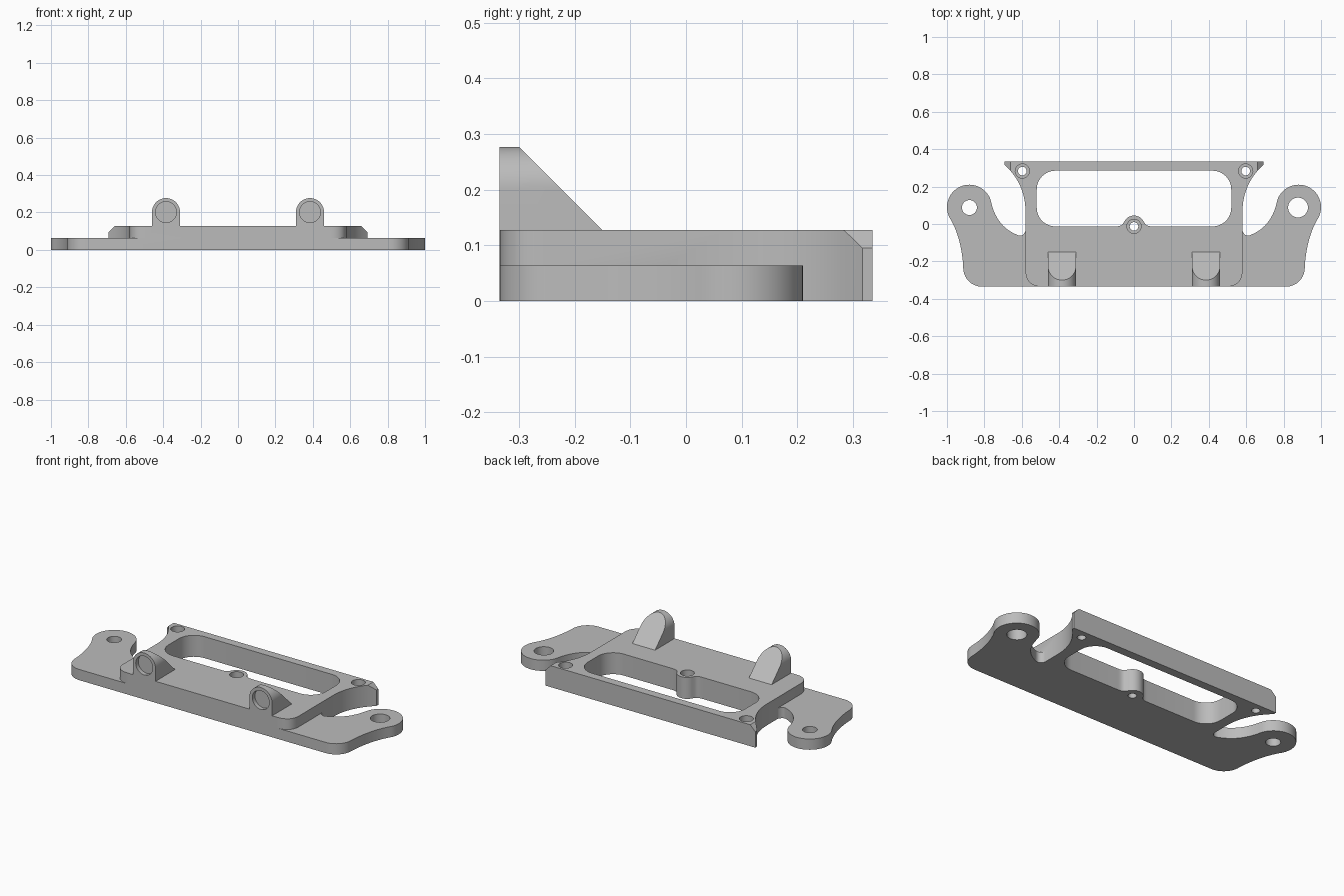
import bpy, bmesh
from math import cos, sin, radians

cube = bpy.data.objects.get("Cube")
if cube:
    bpy.data.objects.remove(cube, do_unlink=True)

grey = bpy.data.materials.new("plain grey")
grey.use_nodes = True
COLOUR = (0.5, 0.5, 0.5, 1)
grey.diffuse_color = COLOUR
grey.node_tree.nodes["Principled BSDF"].inputs["Base Color"].default_value = COLOUR


def arc(cx, cy, r, start, end, n=12):
    angles = [radians(start + (end - start) * i / n) for i in range(n + 1)]
    return [(cx + r * cos(a), cy + r * sin(a)) for a in angles]


def bend(a, b, c, n=12):
    """Quadratic curve from a to c, pulled towards b."""
    return [tuple((1 - t) ** 2 * p + 2 * t * (1 - t) * q + t * t * s
                  for p, q, s in zip(a, b, c)) for t in (i / n for i in range(n + 1))]


def mirrored(half):
    return half + [(-x, y) for x, y in reversed(half) if x > 1e-6]


def solid(name, bottom, top):
    """Closed prism between two matching loops of points."""
    bm = bmesh.new()
    low = [bm.verts.new(p) for p in bottom]
    high = [bm.verts.new(p) for p in top]
    bm.faces.new(low)
    bm.faces.new(high)
    for i in range(len(low)):
        j = (i + 1) % len(low)
        bm.faces.new((low[i], low[j], high[j], high[i]))
    bmesh.ops.recalc_face_normals(bm, faces=bm.faces)
    mesh = bpy.data.meshes.new(name)
    bm.to_mesh(mesh)
    bm.free()
    mesh.materials.append(grey)
    obj = bpy.data.objects.new(name, mesh)
    bpy.context.collection.objects.link(obj)
    return obj


def upright(name, outline, z0, z1):
    return solid(name, [(x, y, z0) for x, y in outline], [(x, y, z1) for x, y in outline])


def lengthwise(name, outline, y0, end):
    """Prism along y from an x-z outline; end gives the far y at each height."""
    return solid(name, [(x, y0, z) for x, z in outline], [(x, end(z), z) for x, z in outline])


def circle(x, y, r):
    return arc(x, y, r, 0, 360, 40)[:-1]


def combine(target, other, operation):
    mod = target.modifiers.new(operation, 'BOOLEAN')
    mod.operation, mod.solver, mod.object = operation, 'EXACT', other
    bpy.context.view_layer.objects.active = target
    bpy.ops.object.modifier_apply(modifier=mod.name)
    bpy.data.objects.remove(other, do_unlink=True)


FRONT, BACK, PLATE_TOP, BODY_TOP = -0.335, 0.335, 0.064, 0.128

# Raised centre body with flared rear corners
body_half = ([(0, FRONT)] + bend((0.49, FRONT), (0.58, FRONT), (0.58, -0.25))
             + bend((0.58, 0.07), (0.582, 0.215), (0.692, 0.317)) + [(0.692, BACK), (0, BACK)])
frame = upright("mounting_frame", mirrored(body_half), 0, BODY_TOP)

# Thin plate with an ear on each side
plate_half = ([(0, FRONT)] + arc(0.813, -0.235, 0.1, -90, -5)
              + bend((0.915, -0.2), (0.93, -0.06), (0.982, 0.027))
              + arc(0.88, 0.09, 0.12, -25, 160, 32)
              + bend((0.762, 0.11), (0.732, -0.015), (0.625, -0.058))
              + bend((0.62, -0.06), (0.59, -0.07), (0.578, -0.03), 6)
              + [(0.55, -0.06), (0, -0.06)])
combine(frame, upright("ear_plate", mirrored(plate_half), 0, PLATE_TOP), 'UNION')

# Two round-topped lugs with sloping backs
for side in (-1, 1):
    x = 0.385 * side
    outline = [(x + 0.075, 0.1)] + arc(x, 0.202, 0.075, 0, 180, 28) + [(x - 0.075, 0.1)]
    combine(frame, lengthwise("lug", outline, FRONT, lambda z: -0.023 - z), 'UNION')

# Window with a screw boss bulging into its front edge
window_half = (arc(0, -0.013, 0.058, 90, 25)
               + bend((0.058, 0.004), (0.065, -0.013), (0.1, -0.013), 6)
               + arc(0.42, 0.087, 0.1, -90, 0) + arc(0.42, 0.185, 0.1, 0, 90) + [(0, 0.285)])
window = mirrored(window_half)
combine(frame, upright("window_cutter", window, -0.1, 0.3), 'DIFFERENCE')

# Counterbored screw holes
for x, y in ((-0.597, 0.283), (0.597, 0.283), (0, -0.013)):
    combine(frame, upright("screw_cutter", circle(x, y, 0.023), -0.1, 0.3), 'DIFFERENCE')
    combine(frame, upright("screw_head_cutter", circle(x, y, 0.038), 0.08, 0.3), 'DIFFERENCE')

# Ear holes, one wider than the other
for x, r in ((-0.88, 0.04), (0.877, 0.053)):
    combine(frame, upright("ear_hole_cutter", circle(x, 0.088, r), -0.1, 0.3), 'DIFFERENCE')

# Lug recesses and bevelled rear corners
for side in (-1, 1):
    recess = lengthwise("recess_cutter", circle(0.385 * side, 0.202, 0.056), -0.4, lambda z: -0.31)
    combine(frame, recess, 'DIFFERENCE')
    wedge = [(0.647 * side, 0.14), (0.72 * side, 0.14), (0.72 * side, 0.067)]
    combine(frame, lengthwise("bevel_cutter", wedge, 0.2, lambda z: 0.4), 'DIFFERENCE')

# Smooth the curved walls, keep the corners crisp
bpy.ops.object.select_all(action='DESELECT')
frame.select_set(True)
bpy.context.view_layer.objects.active = frame
bpy.ops.object.shade_smooth_by_angle(angle=radians(30))
